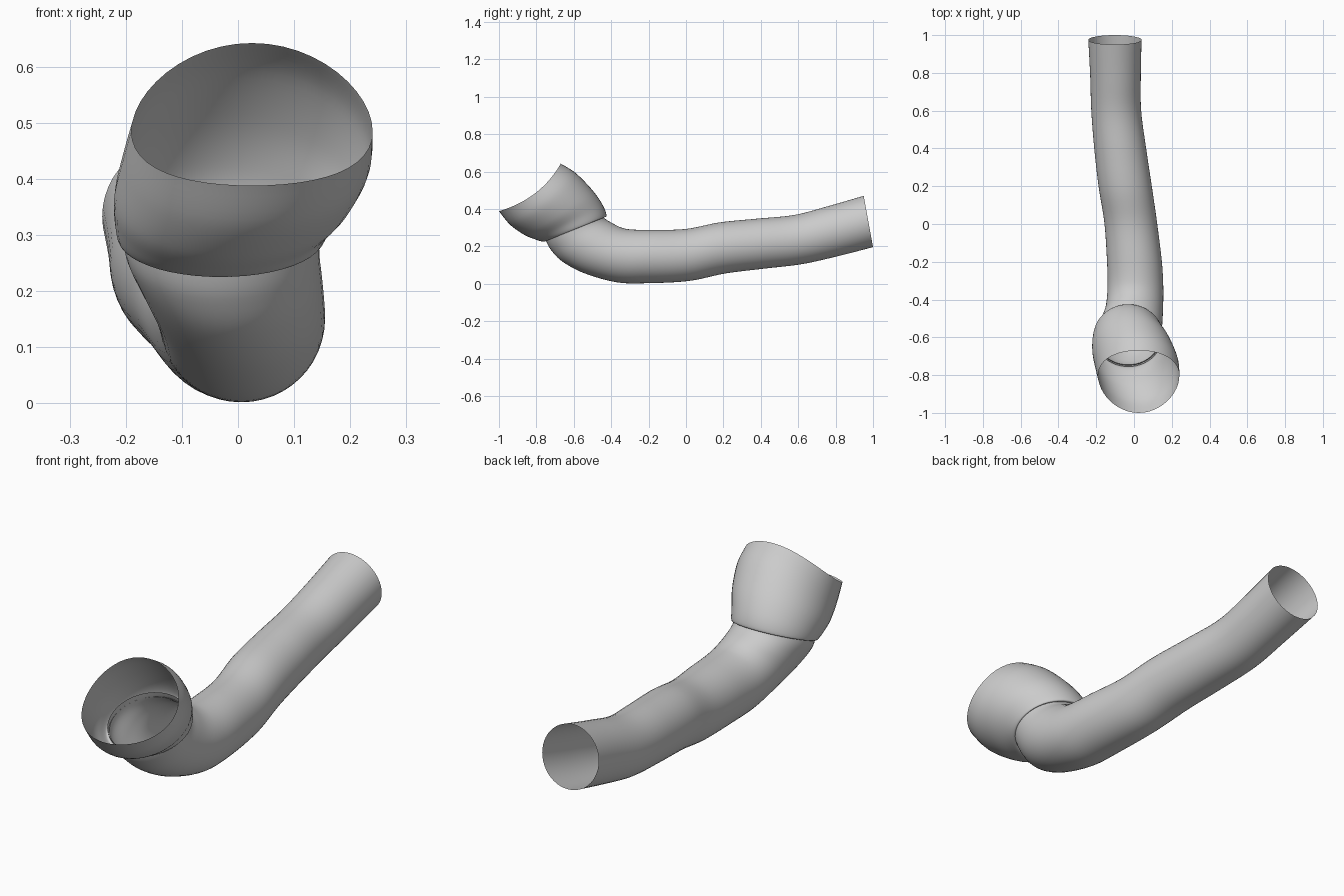
import bpy, bmesh, math

SEG = 48      # points around each ring
STEPS = 6     # interpolated rings between stations


def catmull(a, b, c, d, t):
    return 0.5 * (2*b + (c-a)*t + (2*a-5*b+4*c-d)*t*t + (3*b-a-3*c+d)*t**3)


def loft(name, stations):
    """Open tube. Station: top y,z, bottom y,z, left x, right x, side bow y,z."""
    rows = []
    n = len(stations)
    for i in range(n - 1):
        p = [stations[max(0, min(n - 1, i + k))] for k in (-1, 0, 1, 2)]
        for s in range(STEPS):
            rows.append([catmull(*q, s / STEPS) for q in zip(*p)])
    rows.append(stations[-1])
    bm = bmesh.new()
    rings = []
    for ty, tz, by, bz, x0, x1, wy, wz in rows:
        ring = []
        for j in range(SEG):
            a = 2 * math.pi * j / SEG
            c, s = math.cos(a), math.sin(a)
            ring.append(bm.verts.new((
                (x0 + x1) / 2 + (x1 - x0) / 2 * c,
                (ty + by) / 2 + (ty - by) / 2 * s + wy * c * c,
                (tz + bz) / 2 + (tz - bz) / 2 * s + wz * c * c)))
        rings.append(ring)
    for r0, r1 in zip(rings, rings[1:]):
        for j in range(SEG):
            k = (j + 1) % SEG
            bm.faces.new((r0[j], r1[j], r1[k], r0[k]))
    bmesh.ops.recalc_face_normals(bm, faces=bm.faces)
    me = bpy.data.meshes.new(name)
    bm.to_mesh(me)
    bm.free()
    ob = bpy.data.objects.new(name, me)
    bpy.context.collection.objects.link(ob)
    for f in me.polygons:
        f.use_smooth = True
    return ob


# Long slender tube, open at the back, curving up at the front
loft("lower_tube", [
    (-.455, .385, -.755, .245, -.205, .145, 0, 0),
    (-.435, .350, -.725, .185, -.200, .145, 0, 0),
    (-.390, .322, -.660, .118, -.175, .150, 0, 0),
    (-.345, .300, -.540, .055, -.150, .154, 0, 0),
    (-.290, .290, -.370, .008, -.140, .155, 0, 0),
    (-.180, .288, -.210, .003, -.143, .147, 0, 0),
    (0.00, .293, 0.015, .015, -.157, .122, 0, 0),
    (0.18, .328, 0.210, .055, -.187, .095, 0, 0),
    (0.38, .348, 0.410, .080, -.210, .065, 0, 0),
    (0.58, .368, 0.620, .105, -.226, .038, 0, 0),
    (0.76, .415, 0.810, .147, -.232, .036, 0, 0),
    (0.95, .470, 1.000, .196, -.242, .040, 0, 0)])

# Wide upper sleeve, open at the top front, lapping over the lower tube
loft("upper_sleeve", [
    (-.670, .642, -1.00, .388, -.190, .240, .030, -.030),
    (-.590, .592, -.940, .315, -.205, .236, .020, -.022),
    (-.500, .500, -.865, .262, -.220, .205, .010, -.010),
    (-.445, .420, -.800, .235, -.220, .170, 0, 0),
    (-.425, .362, -.760, .225, -.213, .152, 0, 0),
    (-.450, .362, -.745, .235, -.200, .138, 0, 0)])
